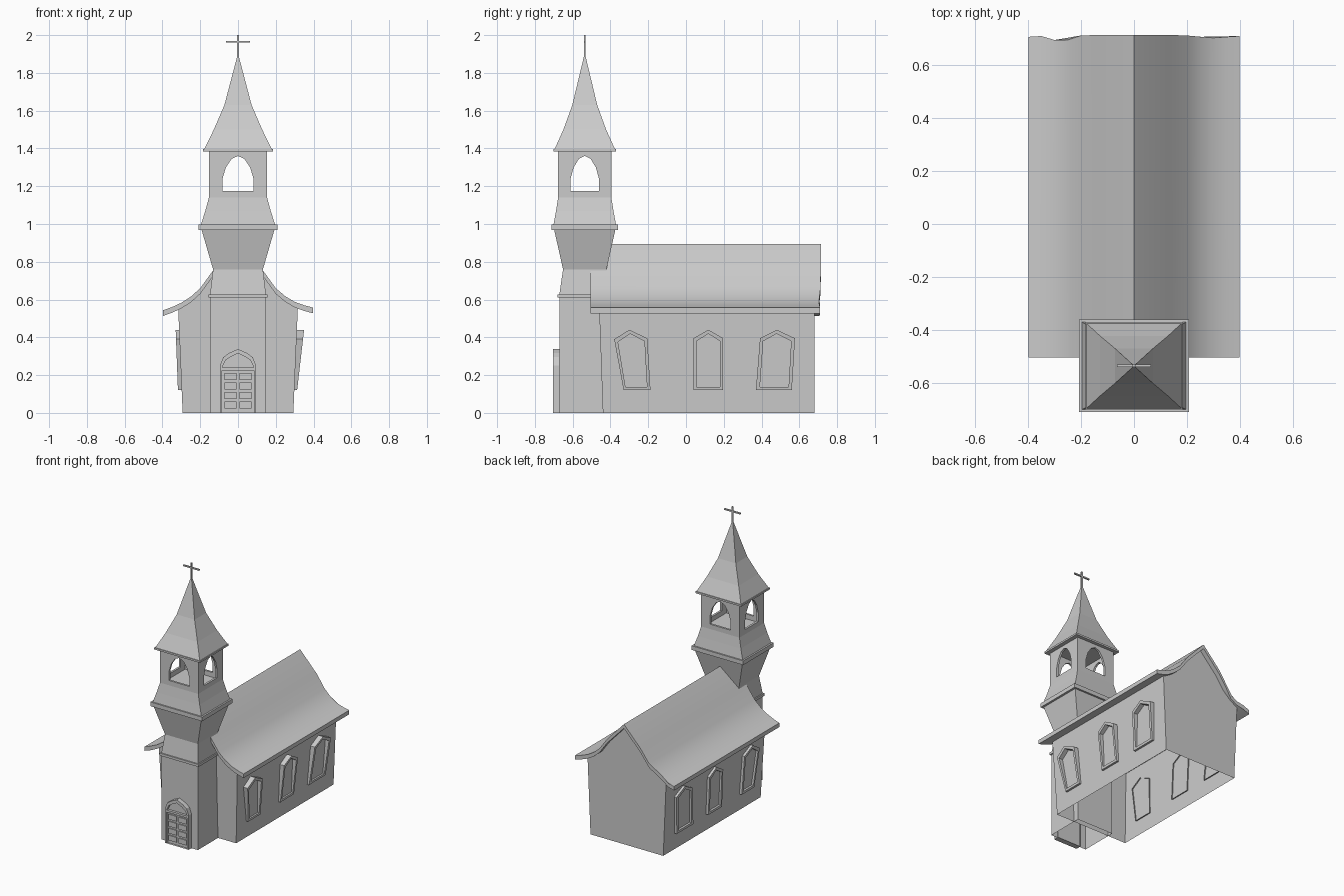
import bpy, bmesh
from mathutils import Vector

if "Cube" in bpy.data.objects:
    bpy.data.objects.remove(bpy.data.objects["Cube"])

TY = -0.536  # tower centre in y


def skin(name, rings, caps=(True, True), loop=True, close=False, smooth=False):
    """Bridge successive rings of points into one mesh."""
    bm = bmesh.new()
    vs = [[bm.verts.new(p) for p in r] for r in rings]
    n = len(rings[0])
    pairs = list(zip(vs, vs[1:])) + ([(vs[-1], vs[0])] if close else [])
    for a, b in pairs:
        for i in range(n if loop else n - 1):
            j = (i + 1) % n
            bm.faces.new((a[i], a[j], b[j], b[i]))
    for ring, cap in ((vs[0], caps[0]), (vs[-1], caps[1])):
        if cap:
            bm.faces.new(ring)
    bmesh.ops.recalc_face_normals(bm, faces=bm.faces)
    me = bpy.data.meshes.new(name)
    bm.to_mesh(me)
    bm.free()
    ob = bpy.data.objects.new(name, me)
    bpy.context.collection.objects.link(ob)
    if smooth:
        bpy.ops.object.select_all(action='DESELECT')
        ob.select_set(True)
        bpy.context.view_layer.objects.active = ob
        bpy.ops.object.shade_smooth_by_angle(angle=0.5)
    return ob


def tower(name, levels, caps=(True, True)):
    """Rectangular stack; levels are (z, half x, half y)."""
    return skin(name, [[(sx * hx, TY + sy * hy, z) for sx, sy in
                        ((-1, -1), (1, -1), (1, 1), (-1, 1))] for z, hx, hy in levels], caps)


def box(name, x0, x1, y0, y1, z0, z1):
    return skin(name, [[(x0, y0, z), (x1, y0, z), (x1, y1, z), (x0, y1, z)] for z in (z0, z1)])


def mirrored(half):
    """Half outline ending on the centre line -> full outline."""
    return half + [(-x, z) for x, z in half[-2::-1]]


# Nave walls, open underneath
gable = mirrored([(0.293, 0), (0.317, 0.562), (0.25, 0.6), (0.2, 0.645), (0.135, 0.735), (0, 0.877)])
skin("nave_walls", [[(x, -0.44 - 0.037 * min(z, 0.54), z) for x, z in gable],
                    [(x, 0.68, z) for x, z in gable]], loop=False)

# Sweeping nave roof with slightly uneven back edge
roof = [(-.398, .543, .707), (-.35, .56, .71), (-.3, .583, .695), (-.25, .615, .695), (-.2, .66, .712),
        (-.135, .75, .714), (0, .893, .714), (.135, .75, .714), (.2, .66, .712), (.25, .618, .707),
        (.3, .588, .703), (.35, .57, .707), (.398, .557, .71)]
outline = roof + [(x, z - 0.03, y) for x, z, y in roof[::-1]]
skin("nave_roof", [[(x, -0.505, z) for x, z, y in outline],
                   [(x, y, z) for x, z, y in outline]], smooth=True)

# Tower shaft, mouldings, flared neck and skirt
tower("tower_shaft", [(0, .147, .136), (.61, .148, .134)], (False, False))
tower("lower_moulding", [(.61, .157, .143), (.628, .157, .143)])
tower("tower_neck", [(.628, .148, .134), (.76, .132, .115), (.97, .193, .162)])
tower("upper_moulding", [(.968, .208, .175), (.998, .208, .175)])
tower("belfry_skirt", [(.998, .196, .165), (1.07, .173, .152), (1.14, .154, .141)])

# Belfry walls, each with a pointed opening
def belfry_wall(name, half, depth, along_x, side):
    k = half / 0.154
    arch = mirrored([(.082 * k, 1.175), (.082 * k, 1.24), (.064 * k, 1.3), (.034 * k, 1.345), (0, 1.36)])
    edge = mirrored([(half, 1.14), (half, 1.24), (half, 1.388), (.034 * k, 1.388), (0, 1.388)])

    def place(pts, d):
        if along_x:
            return [(u, TY + side * d, z) for u, z in pts]
        return [(side * d, TY + u, z) for u, z in pts]
    inner = depth - 0.015
    skin(name, [place(edge, depth), place(arch, depth), place(arch, inner), place(edge, inner)],
         (False, False), close=True)


for side, word in ((-1, "a"), (1, "b")):
    belfry_wall("belfry_wall_x_" + word, .154, .141, True, side)
    belfry_wall("belfry_wall_y_" + word, .141, .154, False, side)

# Spire and cross
tower("spire_eave", [(1.383, .184, .165), (1.396, .184, .165)])
tower("spire", [(1.396, .179, .16), (1.5, .128, .113), (1.63, .072, .066), (1.885, .005, .005)])
box("cross_upright", -.005, .005, TY - .005, TY + .005, 1.87, 2.0)
box("cross_arm", -.064, .064, TY - .005, TY + .005, 1.96, 1.97)

# Nave windows: raised leaning frames with recessed panes, as (y, z)
windows = [
    [(-.33, .12), (-.188, .12), (-.205, .395), (-.3, .44), (-.38, .39)],
    [(.04, .12), (.197, .12), (.197, .395), (.118, .44), (.04, .395)],
    [(.37, .12), (.56, .12), (.577, .395), (.48, .44), (.392, .395)],
]
for side, word, low, high in ((1, "right", .313, .35), (-1, "left", .318, .33)):
    for i, pts in enumerate(windows):
        cy = sum(p[0] for p in pts) / 5
        inner = [(cy + (y - cy) * .8, .265 + (z - .265) * .88) for y, z in pts]

        def wall(z):
            return .293 + .0427 * z

        def front(z):
            return low + (high - low) * (z - .12) / .32
        skin(f"window_{word}_{i + 1}", [
            [(side * (wall(z) - .008), y, z) for y, z in pts],
            [(side * front(z), y, z) for y, z in pts],
            [(side * front(z), y, z) for y, z in inner],
            [(side * (wall(z) + .004), y, z) for y, z in inner]], (False, True))

# Arched door surround
outer = mirrored([(.096, 0), (.096, .25), (.078, .295), (.045, .318), (0, .338)])
inner = mirrored([(.084, 0), (.084, .24), (.066, .278), (.036, .298), (0, .315)])
skin("door_surround", [[(x, y, z) for x, z in pts] for pts, y in
                       ((outer, -.665), (outer, -.704), (inner, -.704), (inner, -.682))], (False, True))
box("door_lintel", -.084, .084, -.7, -.675, .225, .24)
box("door_leaf", -.082, .082, -.688, -.675, 0, .225)
# Raised door panels
for row in range(4):
    for sx in (-1, 1):
        z = .022 + row * .051
        box("door_panel", sx * .04 - .031, sx * .04 + .031, -.696, -.686, z, z + .037)
